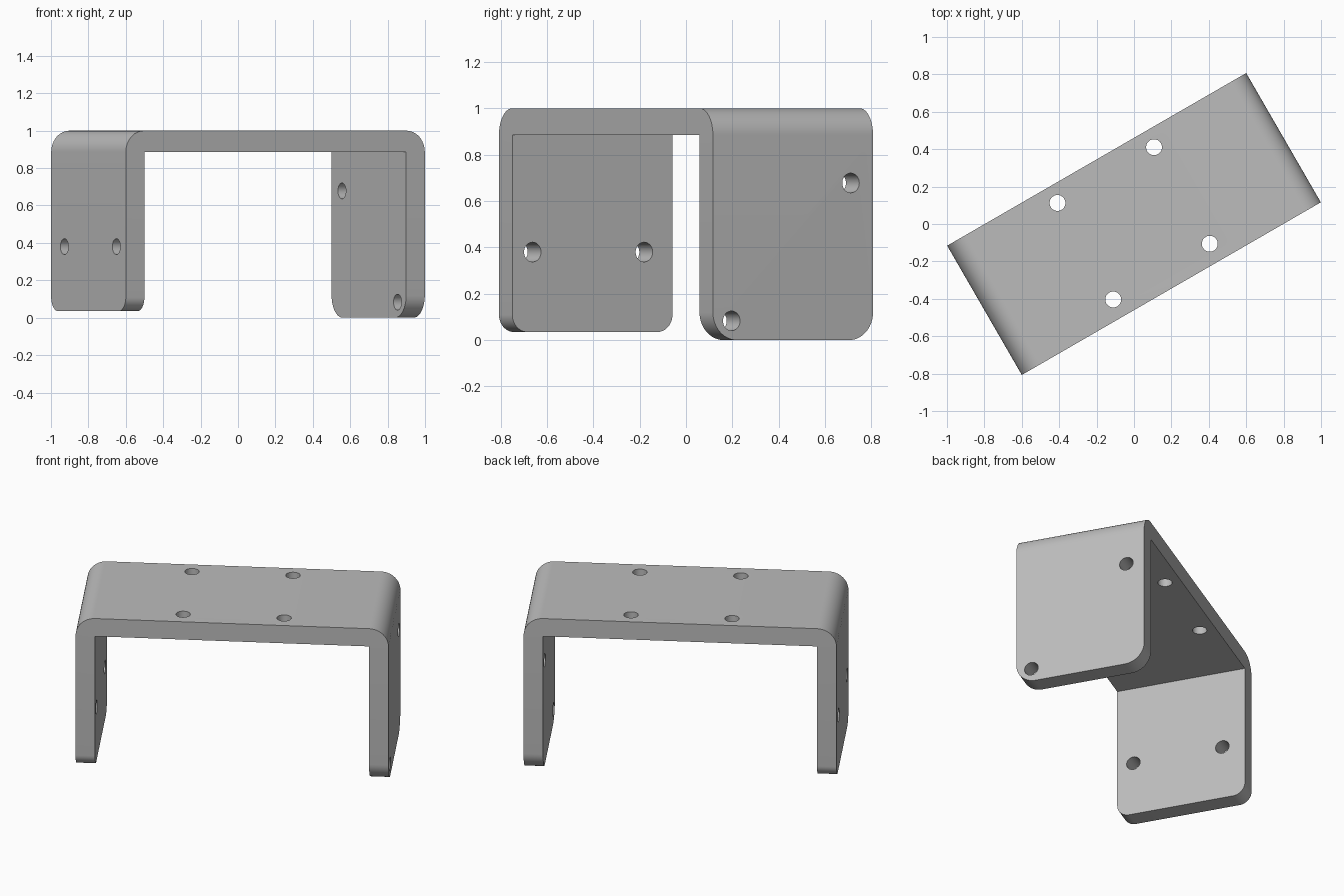
import bpy, bmesh, math
from mathutils import Matrix

cube = bpy.data.objects.get("Cube")
if cube:
    bpy.data.objects.remove(cube, do_unlink=True)

HALF_L, HALF_W, T = 0.923, 0.399, 0.115
LOW, HIGH = 0.0, 0.035          # bottoms of the long and short legs
HOLE_R = 0.0425
TURN = Matrix.Rotation(math.radians(30), 4, 'Z')

grey = bpy.data.materials.new("plain grey")
grey.use_nodes = True
colour = (0.5, 0.5, 0.5, 1)
grey.diffuse_color = colour
grey.node_tree.nodes["Principled BSDF"].inputs["Base Color"].default_value = colour


def add_object(name, bm):
    mesh = bpy.data.meshes.new(name)
    bm.to_mesh(mesh)
    bm.free()
    mesh.materials.append(grey)
    obj = bpy.data.objects.new(name, mesh)
    bpy.context.collection.objects.link(obj)
    return obj


def round_edges(bm, test, radius):
    edges = [e for e in bm.edges if test(e.verts[0].co, e.verts[1].co)]
    bmesh.ops.bevel(bm, geom=edges, offset=radius, offset_type='OFFSET',
                    segments=12, profile=0.5, affect='EDGES')


# U-shaped bracket: side profile swept across its width
inner = HALF_L - T
profile = [(-HALF_L, HIGH), (-inner, HIGH), (-inner, 1 - T), (inner, 1 - T),
           (inner, LOW), (HALF_L, LOW), (HALF_L, 1), (-HALF_L, 1)]
bm = bmesh.new()
face = bm.faces.new([bm.verts.new((x, -HALF_W, z)) for x, z in profile])
swept = bmesh.ops.extrude_face_region(bm, geom=[face])
bmesh.ops.translate(bm, vec=(0, 2 * HALF_W, 0),
                    verts=[v for v in swept["geom"] if isinstance(v, bmesh.types.BMVert)])
bmesh.ops.recalc_face_normals(bm, faces=bm.faces)

# Rounded outer bends and leg corners
round_edges(bm, lambda a, b: min(a.z, b.z) > 0.99 and abs(a.y - b.y) > 0.1, T - 0.001)
for side, radius in ((-1, 0.075), (1, 0.12)):
    round_edges(bm, lambda a, b: max(a.z, b.z) < 0.05 and a.x * side > 0
                and abs(a.x - b.x) > 0.1, radius)
bracket = add_object("bracket", bm)

# Screw holes: four through the top, two through each leg
bm = bmesh.new()


def add_hole(position, rotation):
    bmesh.ops.create_cone(bm, cap_ends=True, segments=32, radius1=HOLE_R, radius2=HOLE_R,
                          depth=0.3, matrix=Matrix.Translation(position) @ rotation)


upright = Matrix.Identity(4)
sideways = Matrix.Rotation(math.radians(90), 4, 'Y')
for x in (-0.298, 0.298):
    for y in (-0.294, 0.302):
        add_hole((x, y, 1 - T / 2), upright)
leg = HALF_L - T / 2
for x, y, z in ((-leg, -0.298, 0.38), (-leg, 0.258, 0.38),
                (leg, 0.288, 0.678), (leg, -0.306, 0.083)):
    add_hole((x, y, z), sideways)
cutter = add_object("hole_cutter", bm)
cutter.hide_render = True

# Cut the holes, then remove the cutter
bpy.context.view_layer.objects.active = bracket
bracket.select_set(True)
cut = bracket.modifiers.new("holes", 'BOOLEAN')
cut.operation = 'DIFFERENCE'
cut.solver = 'EXACT'
cut.object = cutter
bpy.ops.object.modifier_apply(modifier=cut.name)
bpy.data.objects.remove(cutter, do_unlink=True)

# Turn the bracket and shade its bends smoothly
bracket.data.transform(TURN)
bpy.ops.object.select_all(action='DESELECT')
bracket.select_set(True)
bpy.ops.object.shade_smooth_by_angle(angle=math.radians(30))
